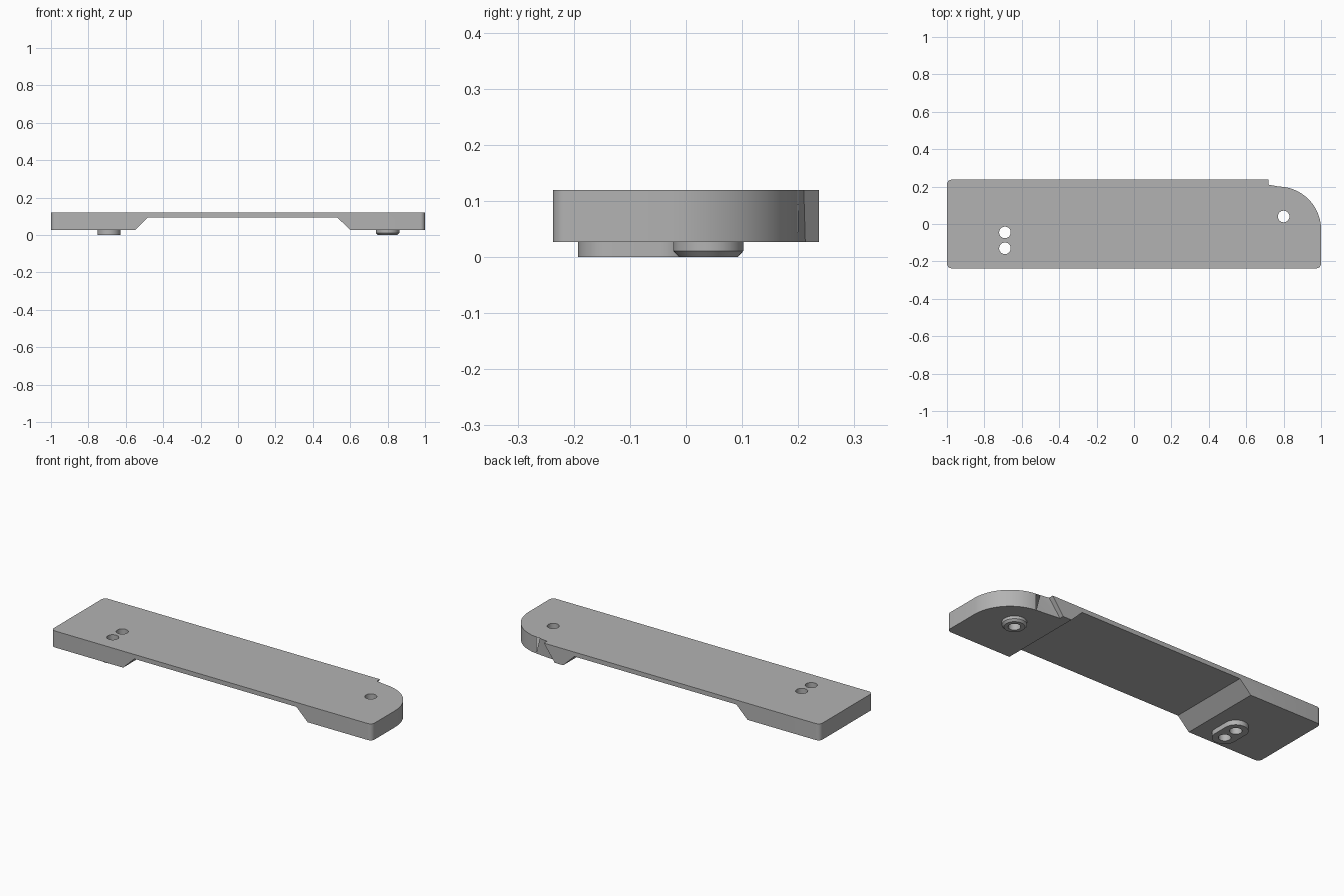
import bpy, bmesh
from math import cos, sin, pi, radians

cube = bpy.data.objects.get("Cube")
if cube:
    bpy.data.objects.remove(cube, do_unlink=True)

grey = bpy.data.materials.new("plain grey")
grey.use_nodes = True
colour = (0.45, 0.45, 0.45, 1)
grey.diffuse_color = colour
grey.node_tree.nodes["Principled BSDF"].inputs["Base Color"].default_value = colour

TOP, BASE, THIN = 0.12, 0.027, 0.095
HALF = 0.237
HOLE_R, BOSS_R = 0.031, 0.0625


def arc(cx, cy, r, start, end, steps):
    angles = [radians(start + (end - start) * i / steps) for i in range(steps + 1)]
    return [(cx + r * cos(a), cy + r * sin(a)) for a in angles]


def circle(cx, cy, r):
    return arc(cx, cy, r, 0, 360, 48)[:-1]


def at_height(points, z):
    return [(x, y, z) for x, y in points]


def loft(name, rings):
    """Closed solid through rings of equal point count."""
    bm = bmesh.new()
    loops = [[bm.verts.new(p) for p in ring] for ring in rings]
    n = len(rings[0])
    for a, b in zip(loops, loops[1:]):
        for i in range(n):
            j = (i + 1) % n
            bm.faces.new((a[i], a[j], b[j], b[i]))
    bm.faces.new(loops[0])
    bm.faces.new(loops[-1])
    bmesh.ops.recalc_face_normals(bm, faces=bm.faces)
    mesh = bpy.data.meshes.new(name)
    bm.to_mesh(mesh)
    bm.free()
    obj = bpy.data.objects.new(name, mesh)
    mesh.materials.append(grey)
    bpy.context.collection.objects.link(obj)
    return obj


def cut(obj, cutter):
    mod = obj.modifiers.new("cut", 'BOOLEAN')
    mod.operation = 'DIFFERENCE'
    mod.solver = 'EXACT'
    mod.object = cutter
    bpy.context.view_layer.objects.active = obj
    bpy.ops.object.modifier_apply(modifier=mod.name)


# Plate: side profile with two thick ends, swept across the width
profile = [(-1, TOP), (1, TOP), (1, BASE), (0.6, BASE), (0.53, THIN),
           (-0.48, THIN), (-0.55, BASE), (-1, BASE)]
plate = loft("plate", [[(x, y, z) for x, z in profile] for y in (-HALF, HALF)])

# Rounded vertical corners, except where the large curve goes
bm = bmesh.new()
bm.from_mesh(plate.data)
corners = []
for e in bm.edges:
    a, b = (v.co for v in e.verts)
    upright = abs(a.x - b.x) < 0.001 and abs(a.y - b.y) < 0.001
    if upright and not (a.x > 0 and a.y > 0):
        corners.append(e)
bmesh.ops.bevel(bm, geom=corners, offset=0.025, segments=6, affect='EDGES', profile=0.5)
bm.to_mesh(plate.data)
bm.free()

# Large back corner curve ending in a slanted notch
curve = arc(0.77, -0.03, 0.23, 0, 84, 28)


def corner_ring(z):
    shift = (TOP - z) * 0.72
    end = 0.72 - shift
    return at_height([(1.1, -0.03)] + curve +
                     [(end, 0.21 + shift * 0.04), (end, 0.3), (1.1, 0.3)], z)


corner = loft("corner_cutter", [corner_ring(z) for z in (TOP + 0.02, BASE - 0.02)])
cut(plate, corner)
cutters = [corner]

# Bosses under each end
SLOT_X, SLOT_Y = -0.69, (-0.13, -0.045)
PIN = (0.8, 0.04)
slot = (arc(SLOT_X, SLOT_Y[1], BOSS_R, 0, 180, 24) +
        arc(SLOT_X, SLOT_Y[0], BOSS_R, 180, 360, 24))
slot_boss = loft("slot_boss", [at_height(slot, z) for z in (0, BASE)])
round_boss = loft("round_boss", [at_height(circle(*PIN, r), z) for r, z in
                                 ((0.052, 0), (BOSS_R, 0.011), (BOSS_R, BASE))])

# Through holes
for centre, boss in [((SLOT_X, SLOT_Y[0]), slot_boss),
                     ((SLOT_X, SLOT_Y[1]), slot_boss), (PIN, round_boss)]:
    drill = loft("hole_cutter", [at_height(circle(*centre, HOLE_R), z) for z in (-0.1, 0.3)])
    cutters.append(drill)
    cut(plate, drill)
    cut(boss, drill)

for c in cutters:
    bpy.data.objects.remove(c, do_unlink=True)

# Smooth curves with sharp edges kept
bpy.ops.object.select_all(action='DESELECT')
for obj in (plate, slot_boss, round_boss):
    obj.select_set(True)
bpy.context.view_layer.objects.active = plate
bpy.ops.object.shade_smooth_by_angle(angle=pi / 6)
